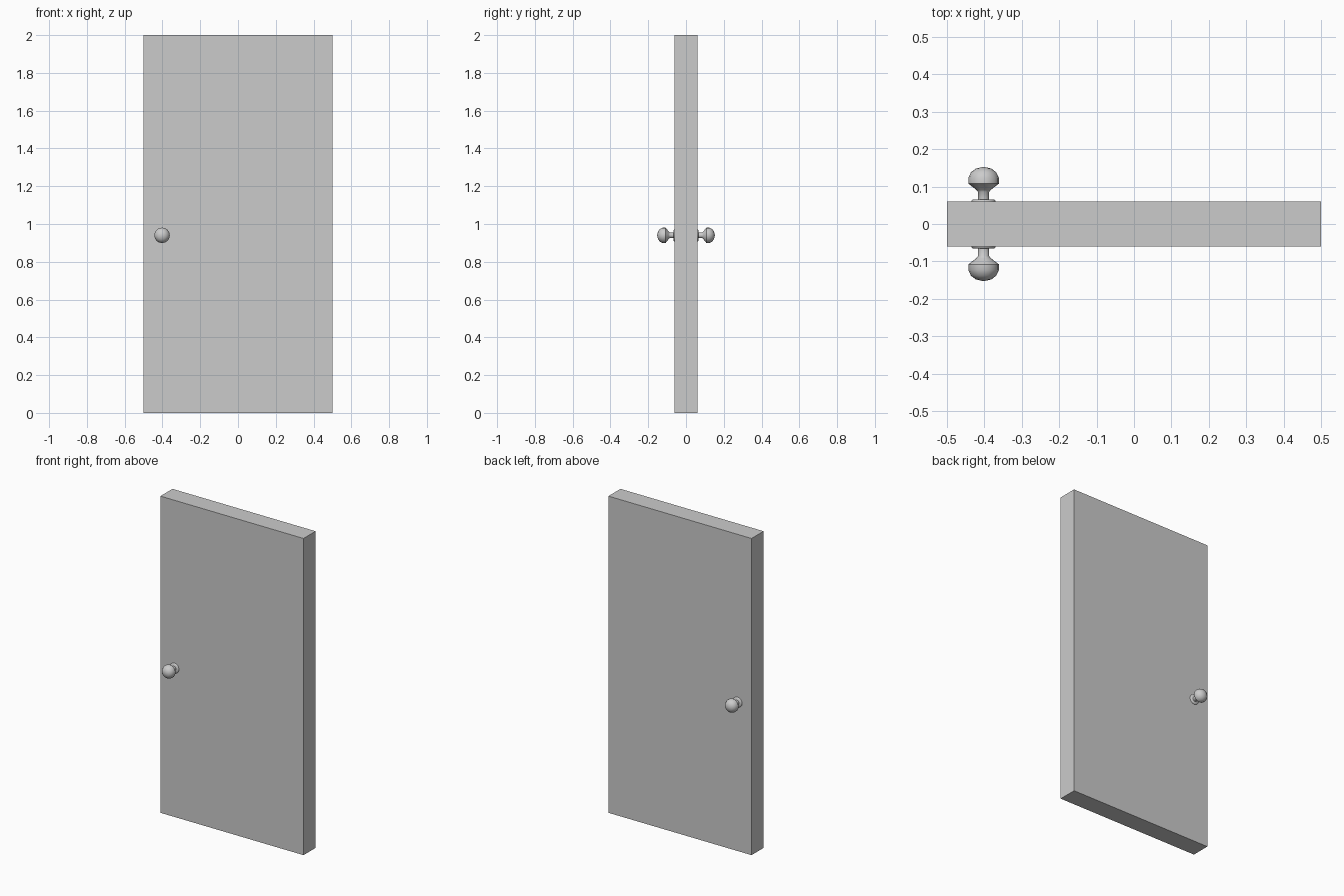
import bpy, bmesh, math
from mathutils import Vector

if "Cube" in bpy.data.objects:
    bpy.data.objects.remove(bpy.data.objects["Cube"])

KNOB_X, KNOB_Z = -0.402, 0.94
SEGMENTS = 16


def finish(name, bm):
    bmesh.ops.recalc_face_normals(bm, faces=bm.faces)
    mesh = bpy.data.meshes.new(name)
    bm.to_mesh(mesh)
    bm.free()
    obj = bpy.data.objects.new(name, mesh)
    bpy.context.collection.objects.link(obj)
    return obj


def lathe(name, profile, side):
    """Spin (radius, distance) points about the knob's y axis."""
    bm = bmesh.new()
    verts = [bm.verts.new((KNOB_X + r, side * d, KNOB_Z)) for r, d in profile]
    edges = [bm.edges.new(pair) for pair in zip(verts, verts[1:])]
    bmesh.ops.spin(bm, geom=verts + edges, cent=(KNOB_X, 0, KNOB_Z),
                   axis=(0, 1, 0), angle=math.tau, steps=SEGMENTS)
    bmesh.ops.remove_doubles(bm, verts=bm.verts, dist=1e-5)
    obj = finish(name, bm)
    bpy.ops.object.select_all(action='DESELECT')
    obj.select_set(True)
    bpy.context.view_layer.objects.active = obj
    bpy.ops.object.shade_smooth_by_angle(angle=math.radians(50))
    return obj


# Door slab
bm = bmesh.new()
bmesh.ops.create_cube(bm, size=1)
bmesh.ops.scale(bm, vec=(1.0, 0.12, 2.0), verts=bm.verts)
bmesh.ops.translate(bm, vec=Vector((0, 0, 1)), verts=bm.verts)
finish("door_panel", bm)

# Round plate, then neck and knob, on both faces
plate = [(0, 0.059), (0.032, 0.059), (0.032, 0.062), (0.028, 0.066), (0, 0.066)]
knob = [(0, 0.064), (0.015, 0.064), (0.015, 0.086), (0.019, 0.091),
        (0.041, 0.108), (0.041, 0.123), (0.034, 0.138), (0.021, 0.148),
        (0, 0.153)]
for label, side in (("front", -1), ("back", 1)):
    lathe(label + "_knob_plate", plate, side)
    lathe(label + "_knob", knob, side)
